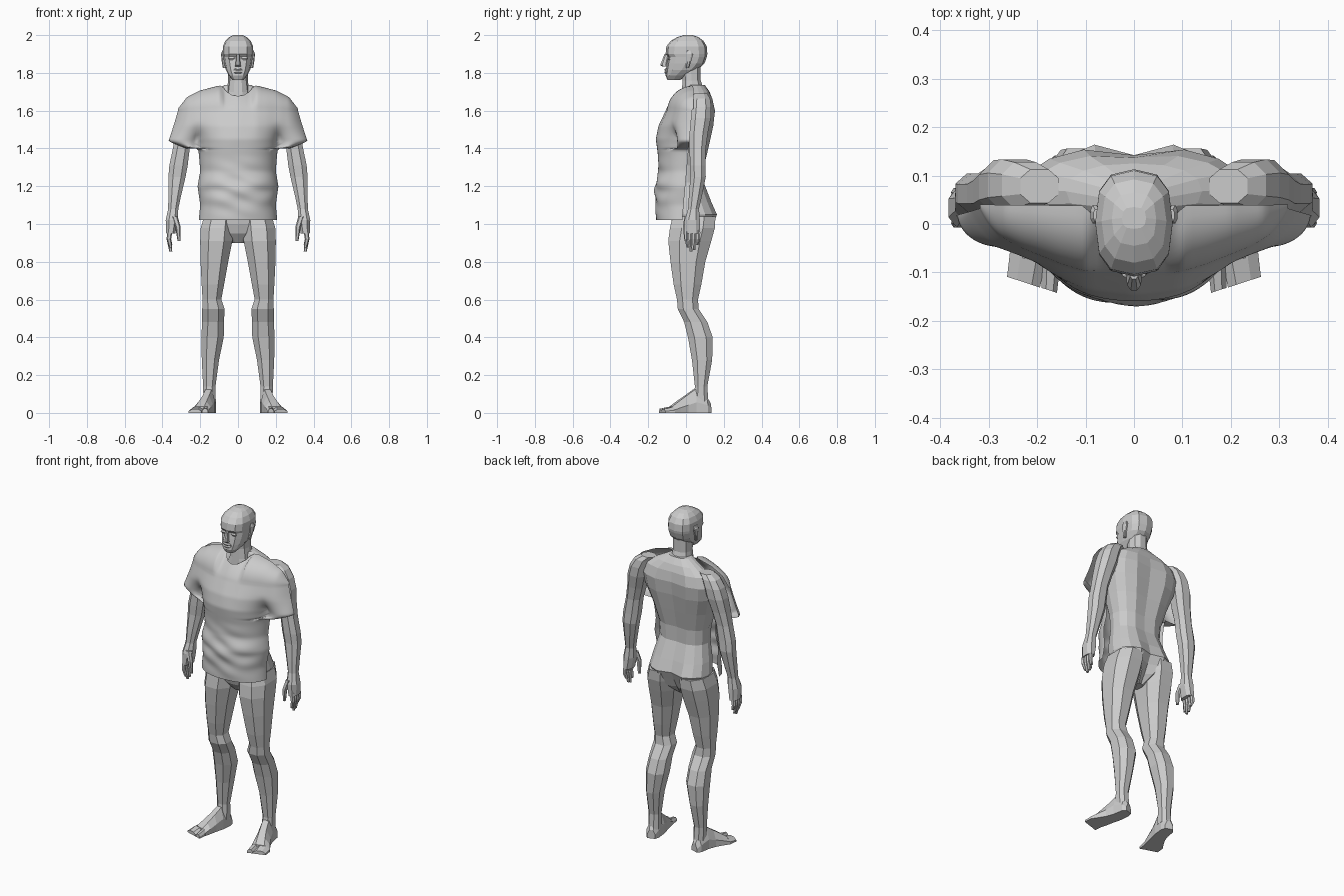
import bpy, bmesh, math
from mathutils import Vector


def make(name, bm, mirror=False, smooth=False):
    me = bpy.data.meshes.new(name)
    bm.to_mesh(me)
    bm.free()
    ob = bpy.data.objects.new(name, me)
    bpy.context.collection.objects.link(ob)
    for p in me.polygons:
        p.use_smooth = smooth
    if mirror:
        ob.modifiers.new("mirror", 'MIRROR')
    return ob


def skin(name, rings, mirror=False):
    """Bridge equal-sized point rings and cap both ends."""
    bm = bmesh.new()
    vs = [[bm.verts.new(p) for p in r] for r in rings]
    n = len(vs[0])
    for a, b in zip(vs, vs[1:]):
        for i in range(n):
            j = (i + 1) % n
            bm.faces.new((a[i], a[j], b[j], b[i]))
    bm.faces.new(vs[0][::-1])
    bm.faces.new(vs[-1])
    bmesh.ops.recalc_face_normals(bm, faces=bm.faces)
    return make(name, bm, mirror)


def oval(cx, cy, z, rx, ry, n=8, power=0.85, cleft=0.0):
    pts = []
    grow = 1.06 if n == 8 else 1.0
    for i in range(n):
        a = 2 * math.pi * (i + 0.5 * (n == 8)) / n
        c, s = math.cos(a), math.sin(a)
        x = math.copysign(abs(c) ** power, c) * rx * grow
        y = math.copysign(abs(s) ** power, s) * ry * grow
        if cleft and i == n // 4:
            y -= cleft
        pts.append(Vector((cx + x, cy + y, z)))
    return pts


def body(name, rows, n=12, power=0.85):
    """Central form from rows of z, half width, front y, back y, back groove."""
    return skin(name, [oval(0, (f + b) / 2, z, w, (b - f) / 2, n, power, g)
                       for z, w, f, b, g in rows])


def limb(name, rows, n=8):
    return skin(name, [oval(*r, n=n) for r in rows], True)


def lerp_table(t, table):
    for (a, va), (b, vb) in zip(table, table[1:]):
        if t <= b:
            k = max(0, (t - a) / (b - a))
            return va + (vb - va) * k
    return table[-1][1]


# bare torso with spine groove and buttock cleft
body("torso", [
    (0.90, 0.03, -0.02, 0.06, 0), (0.95, 0.09, -0.06, 0.12, 0.03),
    (1.00, 0.165, -0.075, 0.152, 0.035), (1.05, 0.185, -0.08, 0.172, 0.03),
    (1.12, 0.175, -0.085, 0.14, 0.015), (1.22, 0.152, -0.085, 0.10, 0.01),
    (1.31, 0.158, -0.085, 0.103, 0.012), (1.42, 0.190, -0.10, 0.13, 0.018),
    (1.52, 0.225, -0.08, 0.152, 0.02), (1.60, 0.235, -0.04, 0.160, 0.018),
    (1.66, 0.205, 0.0, 0.145, 0.008), (1.70, 0.14, 0.01, 0.125, 0),
    (1.735, 0.07, 0.01, 0.10, 0)], 16)

# neck and head
body("neck", [(1.64, 0.09, -0.03, 0.12, 0), (1.70, 0.060, -0.025, 0.10, 0),
              (1.76, 0.052, -0.02, 0.08, 0), (1.84, 0.052, -0.03, 0.08, 0)], 10)
body("head", [
    (1.762, 0.028, -0.098, -0.03, 0), (1.785, 0.048, -0.108, 0.0, 0),
    (1.815, 0.064, -0.106, 0.06, 0), (1.85, 0.073, -0.102, 0.098, 0),
    (1.885, 0.078, -0.096, 0.110, 0), (1.90, 0.080, -0.108, 0.113, 0),
    (1.94, 0.080, -0.104, 0.110, 0), (1.97, 0.067, -0.080, 0.092, 0),
    (1.99, 0.046, -0.045, 0.065, 0), (2.0, 0.025, -0.01, 0.035, 0)], 12, 0.75)
skin("nose", [oval(0, -0.110, 1.833, 0.016, 0.013),
              oval(0, -0.117, 1.841, 0.014, 0.020),
              oval(0, -0.102, 1.90, 0.008, 0.012)])
skin("lips", [oval(0, -0.10, z, w, d) for z, w, d in
              [(1.797, 0.015, 0.010), (1.803, 0.024, 0.015), (1.81, 0.026, 0.011),
               (1.817, 0.024, 0.015), (1.824, 0.012, 0.010)]])
limb("ear", [(0.072, 0.008, 1.825, 0.008, 0.008), (0.078, 0.014, 1.86, 0.008, 0.013),
             (0.081, 0.020, 1.90, 0.009, 0.019), (0.077, 0.018, 1.918, 0.007, 0.012)])
limb("eye", [(0.034, -0.087, 1.868, 0.012, 0.005), (0.034, -0.091, 1.877, 0.018, 0.006),
             (0.034, -0.088, 1.886, 0.012, 0.005)])

# arms
limb("arm", [
    (0.195, 0.078, 1.690, 0.040, 0.035), (0.225, 0.080, 1.665, 0.048, 0.048),
    (0.248, 0.080, 1.62, 0.054, 0.054), (0.264, 0.076, 1.56, 0.056, 0.056),
    (0.282, 0.066, 1.48, 0.050, 0.050), (0.300, 0.062, 1.40, 0.045, 0.043),
    (0.315, 0.062, 1.31, 0.049, 0.042), (0.323, 0.064, 1.25, 0.046, 0.041),
    (0.335, 0.050, 1.15, 0.034, 0.035), (0.343, 0.040, 1.08, 0.027, 0.029)])
limb("hand", [(0.343, 0.040, 1.08, 0.027, 0.029), (0.350, 0.033, 1.02, 0.033, 0.041),
              (0.356, 0.034, 0.95, 0.024, 0.042)])
for i in range(4):
    y = 0.002 + i * 0.021
    tip = (0.875, 0.855, 0.862, 0.89)[i]
    limb("finger", [(0.360, y, 0.97, 0.014, 0.011), (0.366, y, 0.92, 0.012, 0.010),
                    (0.356, y * 0.8 + 0.008, tip, 0.008, 0.008)], 6)
limb("thumb", [(0.335, 0.006, 1.04, 0.016, 0.016), (0.318, -0.004, 0.985, 0.014, 0.014),
               (0.312, 0.0, 0.91, 0.008, 0.009)], 6)

# legs
limb("leg", [
    (0.100, 0.043, 1.04, 0.080, 0.114), (0.110, 0.034, 0.98, 0.088, 0.120),
    (0.115, 0.020, 0.91, 0.086, 0.115), (0.125, 0.010, 0.80, 0.074, 0.093),
    (0.133, 0.008, 0.68, 0.060, 0.074), (0.138, 0.008, 0.60, 0.050, 0.056),
    (0.130, 0.012, 0.55, 0.060, 0.056), (0.132, 0.052, 0.48, 0.058, 0.062),
    (0.135, 0.076, 0.40, 0.060, 0.066), (0.146, 0.085, 0.28, 0.046, 0.054),
    (0.152, 0.080, 0.14, 0.033, 0.033), (0.150, 0.078, 0.05, 0.033, 0.042)])


# feet turned outward, with separate big toe
def wedge(name, rows):
    rings = []
    for x, y, w, h in rows:
        s = 0.33 * w
        rings.append([Vector((x + k * w, y + k * s, z)) for k, z in
                      [(-1, 0), (1, 0), (1, h * 0.45), (0.4, h), (-0.5, h), (-1, h * 0.5)]])
    return skin(name, rings, True)


wedge("foot", [(0.145, 0.128, 0.022, 0.05), (0.150, 0.105, 0.034, 0.09),
               (0.158, 0.045, 0.036, 0.125), (0.172, 0.0, 0.038, 0.092),
               (0.190, -0.045, 0.046, 0.060), (0.205, -0.078, 0.052, 0.034)])
wedge("big_toe", [(0.172, -0.085, 0.019, 0.033), (0.175, -0.137, 0.016, 0.022)])
wedge("small_toes", [(0.220, -0.070, 0.036, 0.032), (0.228, -0.120, 0.034, 0.020)])

# shirt: smooth front shell with sleeves, built as one draped sheet
WIDTH = [(1.02, 0.208), (1.10, 0.200), (1.2, 0.214), (1.28, 0.200), (1.37, 0.207),
         (1.3999, 0.212), (1.4, 0.275), (1.437, 0.368), (1.53, 0.338), (1.6, 0.318)]
FRONT = [(1.02, -0.158), (1.10, -0.162), (1.2, -0.163), (1.28, -0.145), (1.36, -0.148),
         (1.45, -0.160), (1.52, -0.146), (1.6, -0.108)]
ACROSS = [(0, 1), (0.1, 0.92), (0.15, 0.78), (0.2, 0.6), (0.25, 0.47), (0.37, 0.32)]
TOP = [(0, 1.678), (0.03, 1.682), (0.06, 1.70), (0.085, 1.732), (0.1, 1.733),
       (0.2, 1.707), (0.27, 1.672), (0.318, 1.61)]
TOP_Y = [(0, -0.06), (0.04, -0.045), (0.075, 0.0), (0.1, 0.038), (0.318, 0.04)]
SIDE = 0.214


def drape(u, z):
    w, f = lerp_table(z, WIDTH), lerp_table(z, FRONT)
    e = -0.02 + (z - 1.02) * 0.09
    x = u * w
    inner = min(w, SIDE)
    # chest wrapping back to the side seam, then the sleeve tube
    if abs(x) <= inner:
        low = e + (f - e) * (1 - (abs(x) / inner) ** 2.4) ** 0.55
        low = min(low, e)
    else:
        k = 2 * (abs(x) - inner) / (w - inner) - 1
        low = e - 0.062 * math.sqrt(max(0, 1 - k * k))
    y = low
    if z >= 1.4:
        high = f * lerp_table(abs(x), ACROSS)
        high += (e - high) * abs(u) ** 9
        t = min(1, (z - 1.4) / 0.15)
        t = t * t * (3 - 2 * t)
        y = low + (high - low) * t
    fold = max(0, 1 - abs(z - 1.18) / 0.19) * (1 - u ** 6)
    y += 0.005 * fold * (math.sin(68 * z + 14 * x + 1.5 * math.sin(14 * x))
                         + 0.6 * math.sin(47 * z - 21 * x))
    return x, y, z


us = [math.sin(math.pi * (i / 64 - 0.5)) for i in range(65)]
zs = [1.02 + 0.3799 * i / 34 for i in range(35)]
zs += [1.4 + 0.2 * i / 20 for i in range(21)]
grid = [[Vector(drape(u, z)) for u in us] for z in zs]
shoulder_line = grid[-1]
for k in range(1, 11):
    t = k / 10
    row = []
    for p in shoulder_line:
        ax = abs(p.x)
        rise = math.sin(t * math.pi / 2) if ax > 0.09 else t
        back = 1 - math.cos(t * math.pi / 2) if ax > 0.09 else t ** 1.3
        row.append(Vector((p.x, p.y + (lerp_table(ax, TOP_Y) - p.y) * back,
                           p.z + (lerp_table(ax, TOP) - p.z) * rise)))
    grid.append(row)
bm = bmesh.new()
vs = [[bm.verts.new(p) for p in r] for r in grid]
for a, b in zip(vs, vs[1:]):
    for i in range(64):
        bm.faces.new((a[i], a[i + 1], b[i + 1], b[i]))
bmesh.ops.smooth_vert(bm, verts=[v for r in vs[1:-1] for v in r[1:-1]], factor=0.5,
                      use_axis_x=True, use_axis_y=True, use_axis_z=True)
make("shirt", bm, smooth=True)
